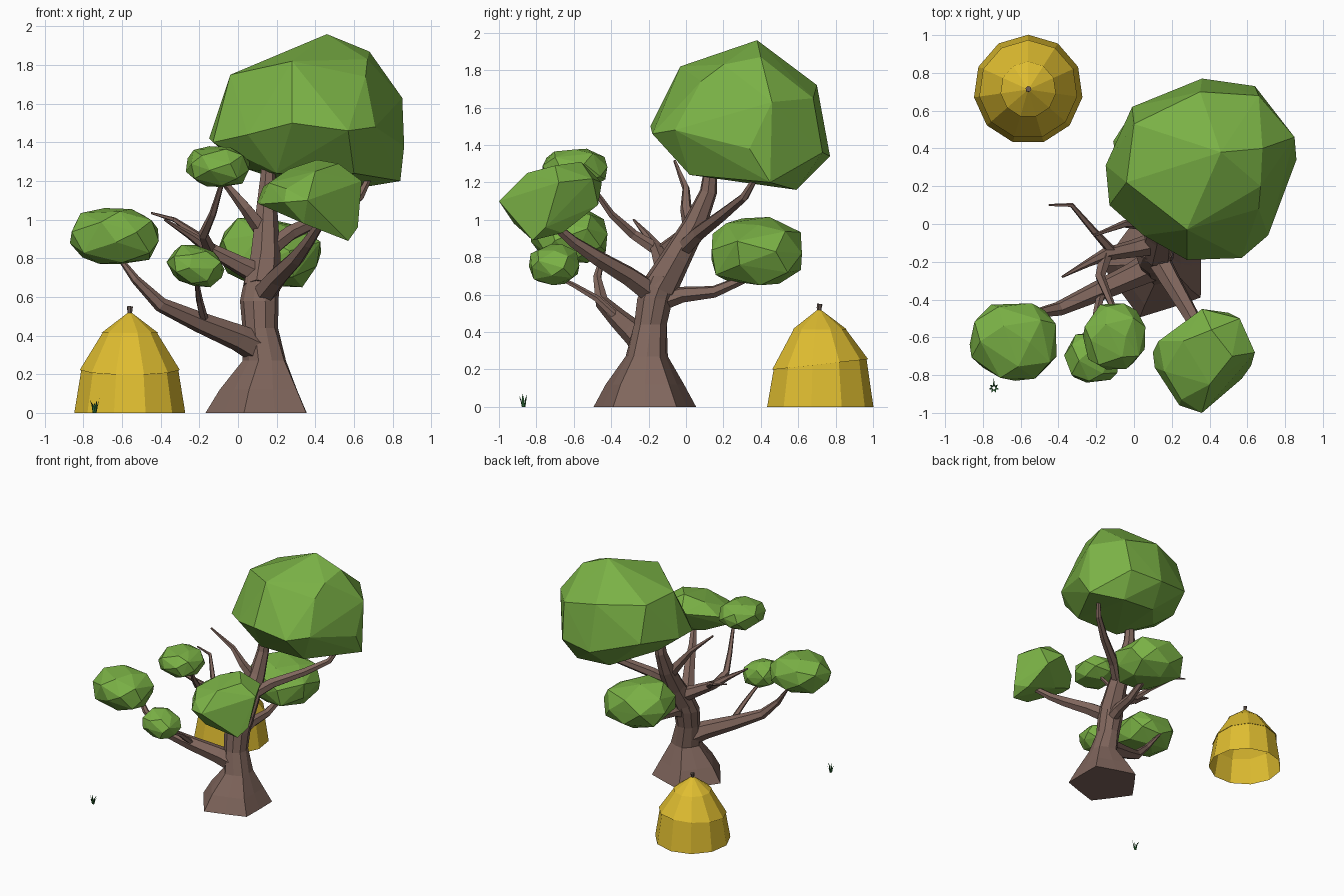
import bpy, bmesh, math, random
from mathutils import Vector, Matrix

random.seed(4)


def material(name, rgb):
    m = bpy.data.materials.new(name)
    m.diffuse_color = (*rgb, 1)
    return m


LEAF = material("leaf_green", (0.195, 0.44, 0.06))
BARK = material("bark_brown", (0.22, 0.135, 0.11))
STRAW = material("straw_yellow", (0.74, 0.51, 0.03))
KNOB = material("knob_brown", (0.14, 0.10, 0.085))
GRASS = material("grass_green", (0.03, 0.16, 0.04))


def finish(bm, name, mat):
    bmesh.ops.recalc_face_normals(bm, faces=bm.faces[:])
    me = bpy.data.meshes.new(name)
    bm.to_mesh(me)
    bm.free()
    me.materials.append(mat)
    ob = bpy.data.objects.new(name, me)
    bpy.context.collection.objects.link(ob)
    return ob


def loft(name, rings, mat, bottom=True, top=True):
    """Skin a list of equally long point rings."""
    bm = bmesh.new()
    vs = [[bm.verts.new(p) for p in r] for r in rings]
    n = len(vs[0])
    for a, b in zip(vs, vs[1:]):
        for i in range(n):
            j = (i + 1) % n
            bm.faces.new((a[i], a[j], b[j], b[i]))
    if bottom:
        bm.faces.new(vs[0][::-1])
    if top:
        bm.faces.new(vs[-1])
    return finish(bm, name, mat)


def limb(name, path, r0, r1, sides=6, mat=BARK):
    """Tapered tube along a path, without twisting."""
    pts = [Vector(p) for p in path]
    tan = [(pts[min(i + 1, len(pts) - 1)] - pts[max(i - 1, 0)]).normalized()
           for i in range(len(pts))]
    side = tan[0].orthogonal().normalized()
    rings = []
    for i, (p, t) in enumerate(zip(pts, tan)):
        if i:
            side = tan[i - 1].rotation_difference(t) @ side
        up = t.cross(side)
        r = r0 + (r1 - r0) * i / (len(pts) - 1)
        rings.append([p + r * (math.cos(a) * side + math.sin(a) * up)
                      for a in (2 * math.pi * k / sides for k in range(sides))])
    return loft(name, rings, mat)


def hull(name, pts):
    """Faceted leaf clump as the convex hull of points."""
    bm = bmesh.new()
    for p in pts:
        bm.verts.new(p)
    res = bmesh.ops.convex_hull(bm, input=bm.verts[:])
    junk = {g for g in res["geom_interior"] + res["geom_unused"]
            if isinstance(g, bmesh.types.BMVert)}
    bmesh.ops.delete(bm, geom=list(junk), context='VERTS')
    return finish(bm, name, LEAF)


def clump(name, lo, hi, tilt, power=2.6, n=26):
    """Boxy, tilted, jittered ball stretched to the given bounds."""
    rot = Matrix.Rotation(tilt, 3, 'Y')
    pts = []
    for i in range(n):
        z = 1 - 2 * (i + 0.5) / n
        a = i * 2.39996 + random.uniform(-0.2, 0.2)
        s = math.sqrt(1 - z * z)
        d = Vector((s * math.cos(a), s * math.sin(a), z))
        d /= sum(abs(c) ** power for c in d) ** (1 / power)
        pts.append(rot @ Vector((d.x * 1.25, d.y * 1.15, d.z)))
    for k in range(3):
        a, b = min(p[k] for p in pts), max(p[k] for p in pts)
        for p in pts:
            p[k] = lo[k] + (p[k] - a) / (b - a) * (hi[k] - lo[k])
    return hull(name, pts)


# Trunk with flared, ridged foot
rings = []
for x, y, z, r, ridge in [(0.12, -0.22, 0, 0.262, 0.10), (0.125, -0.22, 0.12, 0.2, 0.10),
                          (0.143, -0.21, 0.27, 0.112, 0.06), (0.115, -0.19, 0.44, 0.092, 0),
                          (0.11, -0.165, 0.58, 0.1, 0), (0.125, -0.12, 0.7, 0.09, 0)]:
    rings.append([(x + r * (1 - ridge * (-1) ** k) * math.cos(k * math.pi / 5),
                   y + r * (1 - ridge * (-1) ** k) * math.sin(k * math.pi / 5), z)
                  for k in range(10)])
loft("trunk", rings, BARK)

# Main leader, limbs and twigs
limb("leader", [(0.12, -0.14, 0.64), (0.14, -0.05, 0.8), (0.145, 0.05, 0.98),
                (0.15, 0.12, 1.15), (0.16, 0.14, 1.35)], 0.098, 0.03, 7)
limb("left_limb", [(0.12, -0.21, 0.33), (0, -0.27, 0.39), (-0.2, -0.36, 0.47),
                   (-0.4, -0.45, 0.56), (-0.53, -0.475, 0.69), (-0.65, -0.435, 0.85)],
     0.085, 0.008)
limb("front_right_limb", [(0.12, -0.17, 0.6), (0.2, -0.31, 0.7), (0.3, -0.48, 0.8),
                          (0.36, -0.6, 0.88), (0.44, -0.74, 1.0)], 0.065, 0.022)
limb("back_limb", [(0.12, -0.17, 0.55), (0.14, -0.02, 0.6), (0.16, 0.15, 0.615),
                   (0.18, 0.35, 0.7)], 0.055, 0.022)
limb("upper_right_limb", [(0.14, -0.03, 0.83), (0.27, 0.07, 0.93), (0.48, 0.2, 1.03),
                          (0.63, 0.31, 1.12), (0.68, 0.37, 1.22)], 0.05, 0.016)
limb("middle_left_limb", [(0.12, -0.1, 0.71), (0, -0.13, 0.77), (-0.15, -0.16, 0.85),
                          (-0.25, -0.21, 0.92), (-0.38, -0.28, 1.0)], 0.062, 0.006)
limb("back_twig", [(-0.12, -0.14, 0.84), (-0.21, -0.04, 0.92), (-0.33, 0.1, 1.0),
                   (-0.45, 0.1, 1.035)], 0.026, 0.006, 5)
limb("clump_twig", [(-0.15, -0.17, 0.85), (-0.18, -0.28, 0.92), (-0.13, -0.4, 1.03),
                    (-0.08, -0.52, 1.2)], 0.035, 0.012, 5)
limb("upper_twig", [(0.13, 0.03, 0.94), (0.04, 0.0, 1.06), (-0.05, 0.0, 1.17),
                    (-0.21, -0.06, 1.315)], 0.045, 0.008, 5)
limb("low_twig", [(-0.17, -0.35, 0.46), (-0.2, -0.48, 0.58), (-0.21, -0.6, 0.65),
                  (-0.22, -0.7, 0.7)], 0.024, 0.009, 5)

# Large crown and the tilted front clump, from their corner points
hull("crown", [
    (0.46, 0.38, 1.96), (0.68, 0.40, 1.87), (0.85, 0.46, 1.63), (0.86, 0.34, 1.38),
    (0.84, 0.45, 1.20), (0.71, -0.06, 1.48), (0.57, -0.18, 1.46), (0.28, -0.19, 1.50),
    (0.60, 0.59, 1.16), (0.64, 0.73, 1.36), (0.36, 0.77, 1.34), (0.35, 0.70, 1.72),
    (-0.04, 0.22, 1.75), (0.28, -0.03, 1.82), (-0.15, 0.31, 1.42), (-0.13, 0.10, 1.40),
    (0.05, -0.06, 1.44), (-0.01, 0.62, 1.45), (0.20, 0.02, 1.24), (0.05, 0.30, 1.26),
    (0.60, 0.02, 1.24), (0.66, 0.68, 1.65), (0.30, 0.59, 1.18), (0.0, 0.53, 1.74),
    (0.66, 0.08, 1.74), (0.67, 0.20, 1.83)])
hull("front_right_clump", [
    (0.10, -0.68, 1.09), (0.13, -0.62, 1.17), (0.41, -0.56, 1.31), (0.36, -0.45, 1.20),
    (0.56, -0.50, 1.22), (0.64, -0.68, 1.20), (0.62, -0.75, 0.96), (0.57, -0.82, 0.89),
    (0.36, -1.00, 1.10), (0.24, -0.96, 1.09), (0.40, -0.85, 1.25), (0.11, -0.76, 1.08),
    (0.50, -0.47, 1.08), (0.28, -0.64, 1.01), (0.34, -0.92, 0.98), (0.16, -0.78, 1.19),
    (0.52, -0.70, 1.29), (0.26, -0.62, 1.26), (0.55, -0.66, 0.93), (0.25, -0.93, 1.16)])

# Smaller leaf clumps
clump("left_clump", (-0.87, -0.83, 0.77), (-0.41, -0.42, 1.06), 0.1)
clump("low_clump", (-0.37, -0.84, 0.65), (-0.07, -0.57, 0.87), 0.45)
clump("upper_left_clump", (-0.27, -0.77, 1.17), (0.06, -0.42, 1.38), 0.1)
clump("back_clump", (-0.11, 0.135, 0.65), (0.43, 0.62, 1.015), 0.3, 3.4)

# Straw hut: eleven sided, open underneath, stacked tiers with slight lips, lower seam tilted
HX, HY, N = -0.56, 0.712, 11
rings = []
for z, r, tilt in [(0, 0.29, 0), (0.23, 0.253, 0.11), (0.226, 0.262, 0.11),
                   (0.418, 0.14, 0), (0.414, 0.148, 0), (0.52, 0.008, 0)]:
    ring = []
    for k in range(N):
        a = math.pi / 2 + 2 * math.pi * k / N
        ring.append((HX + r * math.cos(a), HY + r * math.sin(a), z + tilt * r * math.sin(a)))
    rings.append(ring)
loft("hut", rings, STRAW, bottom=False)
limb("hut_knob", [(HX, HY, 0.49), (HX, HY, 0.53), (HX + 0.001, HY + 0.003, 0.55)],
     0.011, 0.016, 6, KNOB)

# Grass tuft of bent, flat blades, one long blade leaning back
bm = bmesh.new()
for k in range(7):
    a = k * 2 * math.pi / 7 + math.pi / 2
    out, across = Vector((math.cos(a), math.sin(a), 0)), Vector((-math.sin(a), math.cos(a), 0))
    base = Vector((-0.742, -0.868, 0)) + out * 0.008
    h = 0.055 + 0.01 * (k % 3)
    mid = base + out * 0.008 + Vector((0, 0, h * 0.6))
    tip = base + out * (0.045 if k == 0 else 0.02) + Vector((0, 0, h))
    v = [bm.verts.new(p) for p in (base - across * 0.006, base + across * 0.006,
                                   mid + across * 0.005, mid - across * 0.005, tip)]
    bm.faces.new(v[:4])
    bm.faces.new((v[3], v[2], v[4]))
finish(bm, "grass_tuft", GRASS)
